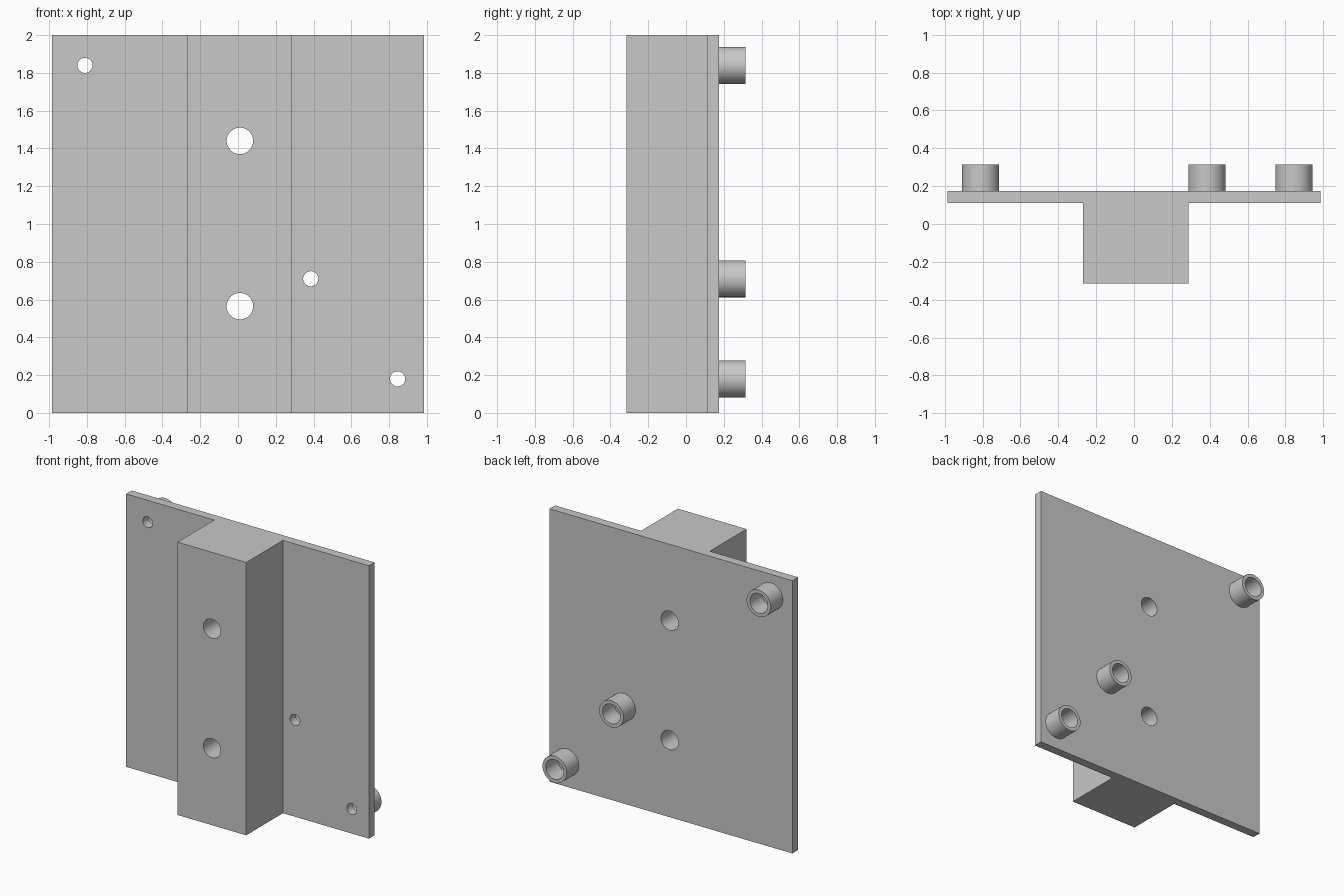
import bpy
import math
from mathutils import Matrix

cube = bpy.data.objects.get("Cube")
if cube:
    bpy.data.objects.remove(cube, do_unlink=True)

grey = bpy.data.materials.new("plain grey")
grey.use_nodes = True
colour = (0.58, 0.58, 0.58, 1)
grey.diffuse_color = colour
grey.node_tree.nodes["Principled BSDF"].inputs["Base Color"].default_value = colour

FRONT, STEP, BACK, TIP = -0.315, 0.11, 0.175, 0.315
BOLT_HOLES = [(0.01, 1.44), (0.01, 0.565)]
SOCKETS = [(-0.81, 1.84), (0.385, 0.71), (0.845, 0.18)]


def prism(name, outline, height):
    """Extrude an xy outline upward from the floor."""
    n = len(outline)
    verts = [(x, y, z) for z in (0, height) for x, y in outline]
    faces = [list(range(n))[::-1], list(range(n, 2 * n))]
    faces += [(i, (i + 1) % n, n + (i + 1) % n, n + i) for i in range(n)]
    mesh = bpy.data.meshes.new(name)
    mesh.from_pydata(verts, [], faces)
    mesh.materials.append(grey)
    obj = bpy.data.objects.new(name, mesh)
    bpy.context.collection.objects.link(obj)
    return obj


def lathe(name, profile, x, z, closed=False, sides=64):
    """Turn (radius, y) points about an axis along y."""
    n = len(profile)
    verts = [(r * math.cos(a), y, r * math.sin(a))
             for a in (math.tau * i / sides for i in range(sides))
             for r, y in profile]
    faces = []
    for i in range(sides):
        j = (i + 1) % sides
        for k in range(n if closed else n - 1):
            m = (k + 1) % n
            faces.append((i * n + k, i * n + m, j * n + m, j * n + k))
    if not closed:
        faces.append([i * n for i in range(sides)])
        faces.append([i * n + n - 1 for i in reversed(range(sides))])
    mesh = bpy.data.meshes.new(name)
    mesh.from_pydata(verts, [], faces)
    mesh.transform(Matrix.Translation((x, 0, z)))
    mesh.materials.append(grey)
    obj = bpy.data.objects.new(name, mesh)
    bpy.context.collection.objects.link(obj)
    return obj


def smooth(obj):
    bpy.ops.object.select_all(action="DESELECT")
    obj.select_set(True)
    bpy.context.view_layer.objects.active = obj
    bpy.ops.object.shade_smooth_by_angle(angle=math.radians(30))


# Back plate and central rail as one T-shaped section
bracket = prism("mounting_bracket", [
    (-0.985, BACK), (-0.985, STEP), (-0.27, STEP), (-0.27, FRONT),
    (0.287, FRONT), (0.287, STEP), (0.985, STEP), (0.985, BACK)], 2)

# Through holes for bolts and for the smaller socket pins
holes = [(x, z, 0.07) for x, z in BOLT_HOLES] + [(x, z, 0.04) for x, z in SOCKETS]
for i, (x, z, r) in enumerate(holes):
    cutter = lathe(f"hole_cutter_{i + 1}", [(r, -0.5), (r, 0.5)], x, z)
    cut = bracket.modifiers.new("hole", "BOOLEAN")
    cut.operation, cut.solver, cut.object = "DIFFERENCE", "EXACT", cutter
    bpy.context.view_layer.objects.active = bracket
    bpy.ops.object.modifier_apply(modifier=cut.name)
    bpy.data.objects.remove(cutter, do_unlink=True)
smooth(bracket)

# Hollow round sockets on the back
for i, (x, z) in enumerate(SOCKETS):
    socket = lathe(f"back_socket_{i + 1}", [
        (0.098, BACK), (0.098, TIP), (0.072, TIP), (0.072, BACK)], x, z, closed=True)
    smooth(socket)
